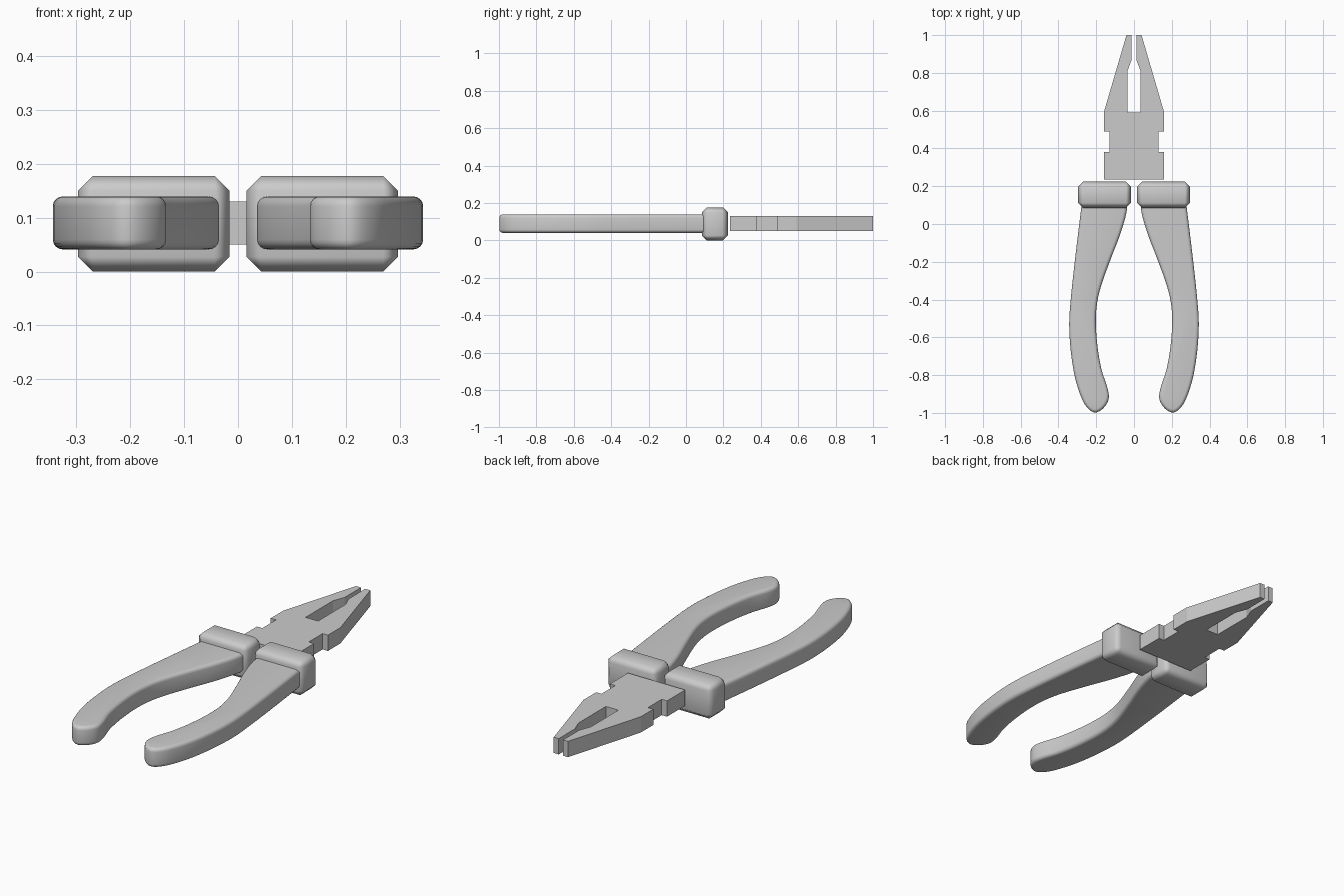
import bpy, bmesh, math
from mathutils import Vector

if "Cube" in bpy.data.objects:
    bpy.data.objects.remove(bpy.data.objects["Cube"], do_unlink=True)

grey = bpy.data.materials.new("plain grey")
grey.use_nodes = True
GREY = (0.6, 0.6, 0.6, 1)
grey.diffuse_color = GREY
next(n for n in grey.node_tree.nodes
     if n.type == 'BSDF_PRINCIPLED').inputs["Base Color"].default_value = GREY


def finish(bm, name, angle=None):
    bmesh.ops.recalc_face_normals(bm, faces=bm.faces)
    mesh = bpy.data.meshes.new(name)
    bm.to_mesh(mesh)
    bm.free()
    mesh.materials.append(grey)
    obj = bpy.data.objects.new(name, mesh)
    bpy.context.collection.objects.link(obj)
    if angle:
        bpy.ops.object.select_all(action='DESELECT')
        obj.select_set(True)
        bpy.context.view_layer.objects.active = obj
        bpy.ops.object.shade_smooth_by_angle(angle=math.radians(angle))
    return obj


def slab(outline, z0, z1):
    """Extrude a closed outline between two heights."""
    bm = bmesh.new()
    face = bm.faces.new([bm.verts.new((x, y, z0)) for x, y in outline])
    ext = bmesh.ops.extrude_face_region(bm, geom=[face])
    top = [v for v in ext["geom"] if isinstance(v, bmesh.types.BMVert)]
    bmesh.ops.translate(bm, verts=top, vec=(0, 0, z1 - z0))
    return bm


def smooth_path(points, steps=4):
    """Run a smooth open curve through the points."""
    p = [Vector(q) for q in points]
    p = [2 * p[0] - p[1]] + p + [2 * p[-1] - p[-2]]
    out = []
    for a, b, c, d in zip(p, p[1:], p[2:], p[3:]):
        for i in range(steps):
            t = i / steps
            out.append(0.5 * (2 * b + (c - a) * t + (2 * a - 5 * b + 4 * c - d) * t * t
                              + (3 * b - a - 3 * c + d) * t ** 3))
    return out + [p[-2]]


# Jaws and pivot block in one flat plate
half = [(0.16, 0.235), (0.16, 0.38), (0.13, 0.38), (0.13, 0.49), (0.16, 0.49),
        (0.16, 0.59), (0.04, 1.0), (0.012, 1.0), (0.012, 0.87), (0.035, 0.81),
        (0.035, 0.59)]
head = half + [(-x, y) for x, y in reversed(half)]
finish(slab(head, 0.05, 0.13), "jaw_plate")

# Curved grip outline, from the outside of the guard round the tip to the inside
grip = [(0.272, 0.16), (0.28, 0.08), (0.296, -0.05), (0.316, -0.22), (0.335, -0.4),
        (0.343, -0.53), (0.335, -0.67), (0.313, -0.81), (0.278, -0.92), (0.245, -0.975),
        (0.207, -0.998), (0.165, -0.978), (0.135, -0.93), (0.14, -0.87), (0.172, -0.77),
        (0.193, -0.65), (0.202, -0.53), (0.197, -0.43), (0.175, -0.33), (0.125, -0.19),
        (0.075, -0.06), (0.04, 0.06), (0.032, 0.16)]

for side, sx in (("left", 1), ("right", -1)):
    # Grip with rounded rims
    bm = slab([(sx * v.x, v.y) for v in smooth_path(grip)], 0.041, 0.139)
    rims = [e for e in bm.edges if abs(e.verts[0].co.z - e.verts[1].co.z) < 0.001]
    bmesh.ops.bevel(bm, geom=rims, offset=0.018, segments=4, profile=0.5, affect='EDGES')
    finish(bm, side + "_grip", 40)

    # Chamfered guard block
    x0, x1 = 0.016, 0.296
    bm = slab([(sx * x, y) for x, y in ((x0, 0.085), (x1, 0.085), (x1, 0.225), (x0, 0.225))],
              0.0, 0.177)
    bmesh.ops.bevel(bm, geom=bm.edges[:], offset=0.027, segments=1, affect='EDGES')
    guard = finish(bm, side + "_guard", 60)
    guard.modifiers.new("flat_faces", 'WEIGHTED_NORMAL').keep_sharp = True
